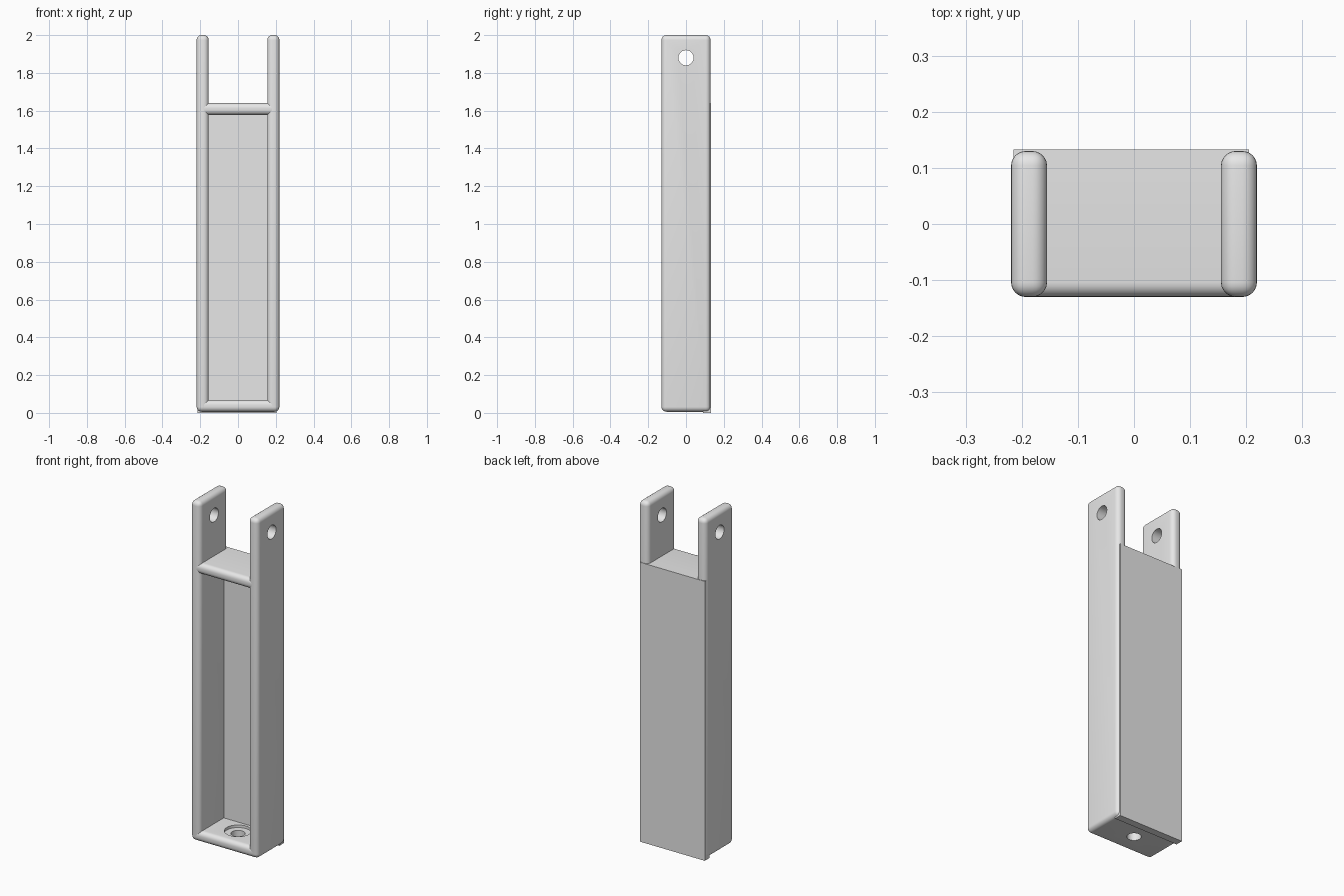
import bpy, bmesh, math
from mathutils import Matrix, Vector

old = bpy.data.objects.get("Cube")
if old:
    bpy.data.objects.remove(old, do_unlink=True)

grey = bpy.data.materials.new("plain_grey")
grey.use_nodes = True
grey.diffuse_color = (0.8, 0.8, 0.8, 1)
grey.node_tree.nodes["Principled BSDF"].inputs["Base Color"].default_value = (0.8, 0.8, 0.8, 1)

BASE, TOP, SHELF_TOP = 0.006, 2.0, 1.64
FRONT, BACK, PANEL_FRONT = -0.13, 0.13, 0.09
ROUND = 0.026


def finish(name, bm):
    mesh = bpy.data.meshes.new(name)
    bm.to_mesh(mesh)
    bm.free()
    mesh.materials.append(grey)
    ob = bpy.data.objects.new(name, mesh)
    bpy.context.collection.objects.link(ob)
    return ob


def box(name, low, high, rounded=None):
    """Box between two corners; edges chosen by the rounded test get a fillet."""
    low, high = Vector(low), Vector(high)
    bm = bmesh.new()
    bmesh.ops.create_cube(bm, size=1)
    for v in bm.verts:
        v.co = (low + high) / 2 + v.co * (high - low)
    if rounded:
        edges = [e for e in bm.edges if rounded(e)]
        bmesh.ops.bevel(bm, geom=edges, offset=ROUND, segments=6,
                        profile=0.5, affect='EDGES', clamp_overlap=True)
    return finish(name, bm)


def drill(ob, centre, radius, depth, axis):
    """Cut a round hole along the x or z axis."""
    bm = bmesh.new()
    turn = Matrix.Rotation(math.pi / 2, 4, 'Y') if axis == 'x' else Matrix()
    bmesh.ops.create_cone(bm, cap_ends=True, segments=40, radius1=radius,
                          radius2=radius, depth=depth,
                          matrix=Matrix.Translation(centre) @ turn)
    cutter = finish("hole_cutter", bm)
    cutter.hide_render = True
    mod = ob.modifiers.new("hole", 'BOOLEAN')
    mod.operation, mod.solver, mod.object = 'DIFFERENCE', 'EXACT', cutter
    bpy.context.view_layer.objects.active = ob
    bpy.ops.object.modifier_apply(modifier=mod.name)
    bpy.data.objects.remove(cutter, do_unlink=True)


def everywhere(edge):
    return True


def front_only(edge):
    return all(v.co.y < FRONT + 0.001 for v in edge.verts) and \
        abs(edge.verts[0].co.z - edge.verts[1].co.z) < 0.001


parts = []

# Tall rounded side plates with a pin hole near the top
for name, side in (("left_plate", 1), ("right_plate", -1)):
    inner, outer = sorted((side * 0.155, side * 0.219))
    plate = box(name, (inner, FRONT, BASE), (outer, BACK, TOP), everywhere)
    drill(plate, (side * 0.187, 0, 1.88), 0.04, 0.2, 'x')
    parts.append(plate)

# Shelf below the fork, rounded along its front
parts.append(box("upper_shelf", (-0.18, FRONT, 1.578),
                 (0.18, PANEL_FRONT, SHELF_TOP), front_only))

# Floor with a counterbored screw hole
floor = box("floor", (-0.187, FRONT, BASE), (0.187, PANEL_FRONT, 0.068), front_only)
drill(floor, (0, 0, 0.03), 0.038, 0.2, 'z')
drill(floor, (0, 0, 0.103), 0.073, 0.1, 'z')
parts.append(floor)

# Flat back panel with square edges
parts.append(box("back_panel", (-0.215, PANEL_FRONT, 0), (0.205, 0.133, SHELF_TOP)))

# Smooth fillets and holes, crisp corners
for ob in bpy.context.view_layer.objects:
    ob.select_set(ob in parts)
bpy.context.view_layer.objects.active = parts[0]
bpy.ops.object.shade_smooth_by_angle(angle=math.radians(35))
